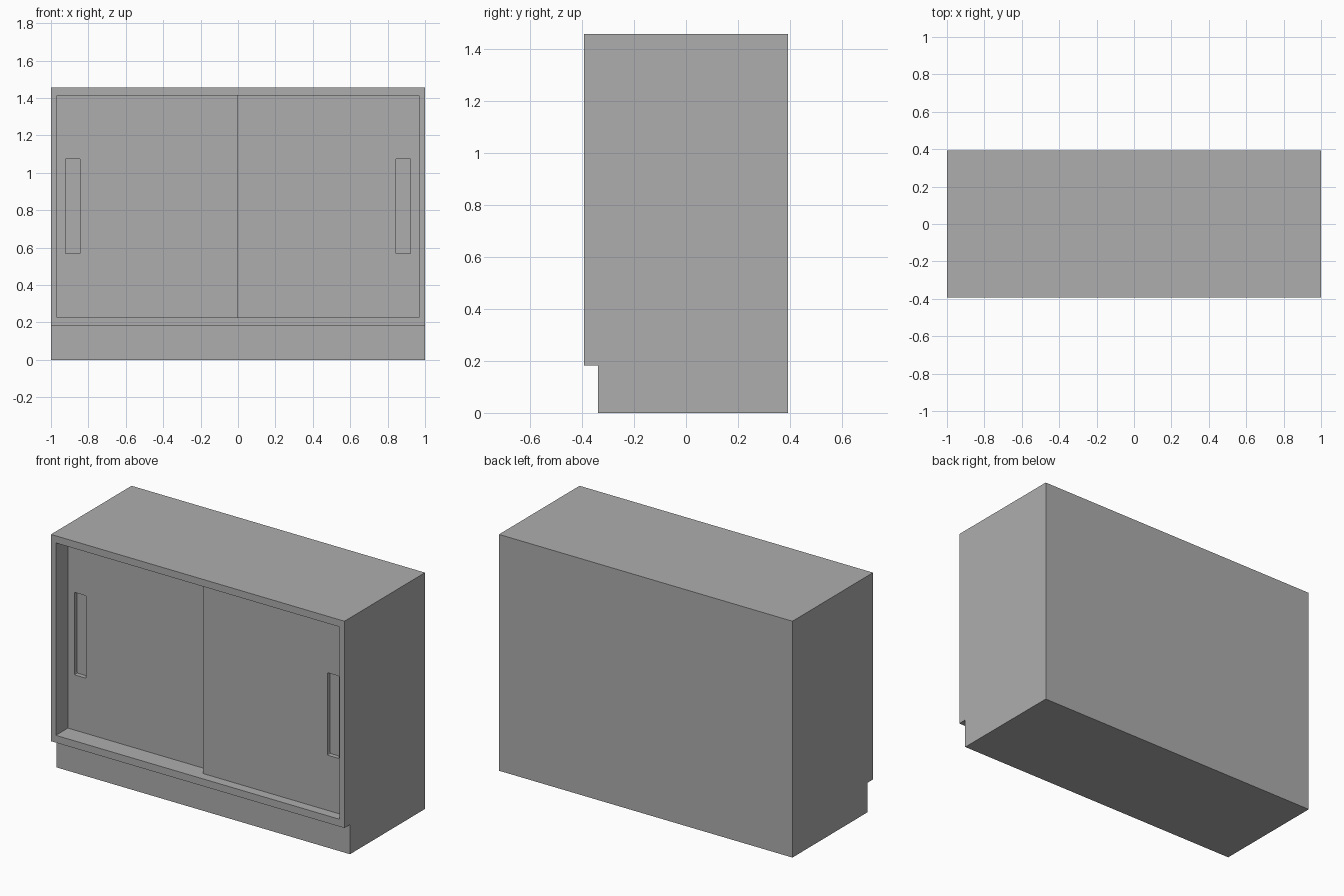
import bpy
import bmesh

if "Cube" in bpy.data.objects:
    bpy.data.objects.remove(bpy.data.objects["Cube"])

grey = bpy.data.materials.new("plain grey")
grey.diffuse_color = (0.42, 0.42, 0.42, 1)
grey.use_nodes = True
grey.node_tree.nodes["Principled BSDF"].inputs["Base Color"].default_value = grey.diffuse_color


def box(name, x, y, z, corner=0.0):
    """Box from (min, max) ranges; corner rounds the edges that run along y."""
    bm = bmesh.new()
    bmesh.ops.create_cube(bm, size=1)
    for v in bm.verts:
        v.co = [r[0] + (c + 0.5) * (r[1] - r[0]) for r, c in zip((x, y, z), v.co)]
    if corner:
        edges = [e for e in bm.edges
                 if abs(e.verts[0].co.y - e.verts[1].co.y) > 1e-5]
        bmesh.ops.bevel(bm, geom=edges, offset=corner, segments=2,
                        profile=0.5, affect='EDGES')
    mesh = bpy.data.meshes.new(name)
    bm.to_mesh(mesh)
    bm.free()
    mesh.materials.append(grey)
    obj = bpy.data.objects.new(name, mesh)
    bpy.context.collection.objects.link(obj)
    return obj


def cut(obj, cutter):
    """Subtract the cutter, then remove it."""
    cutter.hide_render = True
    mod = obj.modifiers.new("cut", 'BOOLEAN')
    mod.operation = 'DIFFERENCE'
    mod.solver = 'EXACT'
    mod.object = cutter
    bpy.context.view_layer.objects.active = obj
    bpy.ops.object.modifier_apply(modifier=mod.name)
    bpy.data.objects.remove(cutter)


FRONT, BACK = -0.392, 0.392
OPEN_X, OPEN_Z = 0.967, (0.227, 1.412)

# Carcass with one large opening in the front
carcass = box("carcass", (-1, 1), (FRONT, BACK), (0.182, 1.456))
cut(carcass, box("opening_cutter", (-OPEN_X, OPEN_X), (FRONT - 0.1, BACK - 0.03), OPEN_Z))

# Plinth, set back at the front
box("plinth", (-1, 1), (FRONT + 0.054, BACK), (0, 0.182))

# Sliding doors on two tracks, each with a recessed pull near its outer edge
for name, x, y, pull in (
    ("left_door", (-OPEN_X, 0.03), FRONT + 0.117, -0.883),
    ("right_door", (-0.004, OPEN_X), FRONT + 0.058, 0.883),
):
    door = box(name, x, (y, y + 0.052), OPEN_Z)
    cut(door, box("pull_cutter", (pull - 0.04, pull + 0.04), (y - 0.05, y + 0.028),
                  (0.567, 1.075), corner=0.006))
